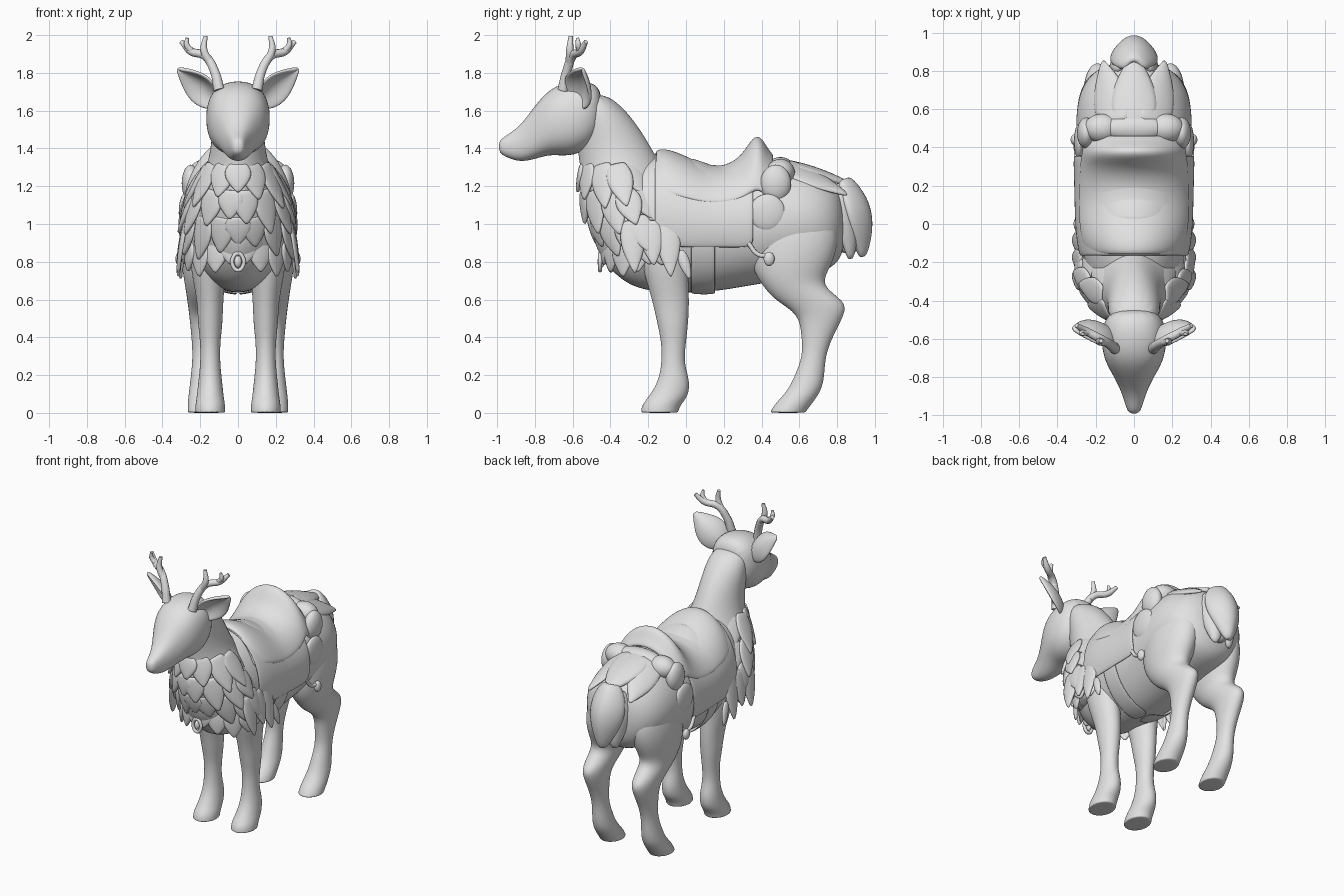
import bpy, bmesh, math
from mathutils import Vector

cube = bpy.data.objects.get("Cube")
if cube:
    bpy.data.objects.remove(cube)

grey = bpy.data.materials.new("plain grey")
grey.use_nodes = True
tone = (0.76, 0.76, 0.76, 1)
grey.diffuse_color = tone
grey.node_tree.nodes["Principled BSDF"].inputs["Base Color"].default_value = tone


def finish(name, bm, thick=0, levels=2):
    """Turn a bmesh into a smooth object, with optional thickness."""
    bmesh.ops.recalc_face_normals(bm, faces=bm.faces)
    for f in bm.faces:
        f.smooth = True
    mesh = bpy.data.meshes.new(name)
    bm.to_mesh(mesh)
    bm.free()
    mesh.materials.append(grey)
    ob = bpy.data.objects.new(name, mesh)
    bpy.context.collection.objects.link(ob)
    if thick:
        solid = ob.modifiers.new("thickness", "SOLIDIFY")
        solid.thickness, solid.offset = thick, 0
    if levels:
        sub = ob.modifiers.new("smooth", "SUBSURF")
        sub.levels = sub.render_levels = levels
    return ob


def skin(bm, rows, closed):
    n = len(rows[0])
    for a, b in zip(rows, rows[1:]):
        for i in range(n if closed else n - 1):
            j = (i + 1) % n
            bm.faces.new((a[i], a[j], b[j], b[i]))


def rounded(angle, power):
    """Point on a unit superellipse: power below 1 is boxy, above 1 is keeled."""
    return [math.copysign(abs(c) ** power, c) for c in (math.sin(angle), math.cos(angle))]


def loft(name, rings, axis="z", x=0, half=None, sides=16, thick=0, power=1):
    """Rings of (y, z, rx, r[, dx]); half = arc each side of the top for open covers."""
    bm, rows = bmesh.new(), []
    for y, z, rx, r, *dx in rings:
        cx, row = x + (dx[0] * (1 if x > 0 else -1) if dx else 0), []
        for i in range(sides):
            a = math.tau * i / sides if half is None else half * (2 * i / (sides - 1) - 1)
            u, v = rounded(a, power)
            u, v = rx * u, r * v
            row.append(bm.verts.new((cx + u, y + v, z) if axis == "z" else (cx + u, y, z + v)))
        rows.append(row)
    skin(bm, rows, half is None)
    if half is None:
        bm.faces.new(rows[0])
        bm.faces.new(rows[-1])
    return finish(name, bm, thick)


def leaf(name, base, tip, out, width, bulge, thick=0.02, root=0.5, levels=1):
    """A pointed, cupped blade used for ears, fur, drapes and tail."""
    base, tip, out = Vector(base), Vector(tip), Vector(out)
    side = (tip - base).cross(out).normalized()
    out = side.cross(tip - base).normalized()
    bm, rows = bmesh.new(), []
    for k in range(7):
        u = k / 6
        w = width * (root * (1 - u) ** 3 + math.sin(math.pi * u ** 0.85) + 0.06)
        rows.append([bm.verts.new(base.lerp(tip, u) + side * w * v
                     + out * bulge * (1 - v * v) * math.sin(math.pi * (0.15 + 0.8 * u)))
                     for v in (-1, -0.5, 0, 0.5, 1)])
    skin(bm, rows, False)
    return finish(name, bm, thick, levels)


def ball(name, at, size):
    bm = bmesh.new()
    bmesh.ops.create_uvsphere(bm, u_segments=16, v_segments=10, radius=1)
    for v in bm.verts:
        v.co = Vector(at) + Vector([c * s for c, s in zip(v.co, size)])
    return finish(name, bm, 0, 1)


def tube(name, points, thick, cyclic=False):
    """Curve tube through (x, y, z, taper) points."""
    cu = bpy.data.curves.new(name, "CURVE")
    cu.dimensions, cu.bevel_depth, cu.bevel_resolution = "3D", thick, 3
    cu.use_fill_caps = True
    sp = cu.splines.new("BEZIER")
    sp.bezier_points.add(len(points) - 1)
    for bp, (x, y, z, t) in zip(sp.bezier_points, points):
        bp.co, bp.radius = (x, y, z), t
        bp.handle_left_type = bp.handle_right_type = "AUTO"
    sp.use_cyclic_u, sp.resolution_u = cyclic, 6
    cu.materials.append(grey)
    ob = bpy.data.objects.new(name, cu)
    bpy.context.collection.objects.link(ob)
    return ob


# Trunk, neck and head
loft("body", [(-.5, 1.05, .07, .13), (-.44, 1.01, .13, .21), (-.35, 1, .205, .3),
              (-.23, 1, .27, .365), (0, 1, .285, .375), (.15, .965, .29, .33),
              (.3, .98, .295, .32), (.45, 1.01, .31, .325), (.6, 1.02, .31, .305),
              (.72, 1.01, .28, .27), (.81, 1.0, .205, .215), (.845, 1.0, .09, .1)], "y")
loft("neck", [(-.49, 1.69, .09, .07), (-.46, 1.6, .14, .15), (-.4, 1.46, .14, .19),
              (-.35, 1.32, .16, .215), (-.3, 1.18, .23, .26), (-.25, 1, .26, .26)], power=1.1)
loft("head", [(-.992, 1.41, .024, .028), (-.96, 1.41, .042, .055), (-.88, 1.42, .065, .095),
              (-.8, 1.485, .105, .145), (-.72, 1.545, .155, .178), (-.62, 1.555, .176, .203),
              (-.52, 1.575, .168, .187), (-.44, 1.6, .11, .12)], "y", power=.85)

# Fur collar, keeled at the front, with rows of tufts lying close to the chest
keel = 1.25
collar = [(-.41, 1.4, .14, .155), (-.37, 1.28, .17, .185), (-.325, 1.14, .24, .235),
          (-.265, 1, .28, .26), (-.2, .87, .29, .245), (-.19, .77, .265, .23)]
loft("fur_collar", collar, power=keel)
for r, (y, z, rx, ry) in enumerate(collar[1:5]):
    count = 12 + 2 * r
    ny, nz, nx, nr = collar[r + 2]
    for i in range(count):
        a = math.tau * (i + 0.5 * (r % 2)) / count
        px, py = rounded(a, keel)
        if py > 0.75:
            continue
        drop = 1.1 + 0.25 * math.sin(5 * i + r)
        start = Vector((px * rx * .95, y + py * ry * .95, z + 0.04))
        end = Vector((px * (nx + .015), ny + py * (nr + .015), nz))
        leaf("fur_tuft", start, start.lerp(end, drop), (math.sin(a), math.cos(a), .2),
             0.06, 0.012, 0.02, 0.7)

for s in (1, -1):
    # Shoulder tufts hanging over the front legs
    for y, low in ((-.27, .74), (-.17, .78), (-.08, .72)):
        leaf("shoulder_tuft", (.27 * s, y - .02, 1.02), (.315 * s, y, low), (s, 0, .2), .055, .014, .02, .7)
    # Legs with hooves
    loft("front_leg", [(-.12, .95, .1, .15, .02), (-.11, .75, .095, .12, .01),
                       (-.08, .6, .07, .1), (-.07, .47, .067, .083), (-.065, .37, .053, .065),
                       (-.07, .26, .053, .06), (-.062, .17, .064, .085), (-.09, .09, .072, .105),
                       (-.13, .045, .08, .105), (-.14, .006, .08, .1), (-.14, 0, .08, .1)], x=.147 * s)
    loft("hind_leg", [(.57, 1.1, .1, .2, -.03), (.58, .92, .135, .245, -.02), (.555, .77, .12, .215, -.01),
                      (.555, .675, .092, .155), (.66, .592, .08, .19), (.72, .525, .07, .125),
                      (.695, .41, .058, .085), (.678, .3, .05, .06), (.655, .2, .06, .08),
                      (.63, .12, .07, .09), (.57, .05, .078, .1), (.54, .006, .078, .095),
                      (.54, 0, .078, .095)], x=.19 * s)
    # Ears and antlers
    leaf("ear", (.11 * s, -.59, 1.63), (.325 * s, -.555, 1.82), (s, -.75, -.1), .092, -.055, .022, .4, 2)
    tube("antler_beam", [(.1 * s, -.65, 1.71, 1.2), (.125 * s, -.63, 1.81, 1), (.175 * s, -.6, 1.89, .9),
                         (.25 * s, -.56, 1.915, .85), (.3 * s, -.53, 1.965, .5)], .025)
    tube("antler_inner_tine", [(.145 * s, -.615, 1.85, .9), (.18 * s, -.615, 1.92, .8),
                               (.172 * s, -.61, 1.995, .45)], .025)
    tube("antler_outer_tine", [(.24 * s, -.565, 1.91, .8), (.272 * s, -.57, 1.95, .7),
                               (.268 * s, -.575, 1.985, .4)], .022)
    # Saddle bag, bedroll end, toggle and tassels
    ball("saddle_bag", (.285 * s, .43, 1.06), (.03, .1, .1))
    ball("bag_flap", (.25 * s, .475, 1.215), (.05, .085, .1))
    ball("bedroll_end", (.165 * s, .5, 1.27), (.1, .08, .075))
    ball("toggle", (.31 * s, .44, .815), (.022, .03, .038))
    tube("toggle_strap", [(.295 * s, .33, .9, 1), (.302 * s, .38, .84, 1), (.306 * s, .44, .83, 1)], .012)
    leaf("tassel", (.285 * s, -.03, .86), (.3 * s, .02, .71), (s, 0, 0), .025, .015)
    # Rump drape and side tail plumes
    leaf("rump_drape", (.1 * s, .52, 1.31), (.16 * s, .855, 1.15), (.5 * s, .3, 1), .08, .02, .02, .9)
    leaf("tail_plume", (.035 * s, .82, 1.2), (.05 * s, .86, .81), (.6 * s, 1, .1), .08, .06, .04, .6)

# Saddle blanket, seat with raised cantle, bedroll and girth
loft("saddle_blanket", [(-.17, 1.02, .28, .355), (-.05, 1.01, .3, .365), (.1, .99, .305, .31),
                        (.25, .99, .308, .315), (.36, 1, .312, .34)],
     "y", half=1.95, sides=20, thick=.015)
loft("saddle_seat", [(-.16, 1.03, .25, .35), (-.1, 1.03, .28, .355), (0, 1.01, .3, .335), (.11, 1, .3, .288),
                     (.22, 1, .3, .295), (.31, 1.01, .295, .345), (.36, 1.02, .285, .43),
                     (.39, 1.02, .28, .435), (.42, 1.02, .28, .37), (.46, 1.02, .28, .33)],
     "y", half=1.2, sides=20, thick=.03)
ball("bedroll", (0, .5, 1.295), (.18, .075, .06))
loft("girth", [(.02, .99, .29, .36), (.16, .965, .296, .336)], "y", half=math.pi, sides=28, thick=.012)
leaf("rump_drape_centre", (0, .5, 1.32), (0, .89, 1.19), (0, .3, 1), .1, .03, .03, .9)

# Tail and breast ring
leaf("tail_centre", (0, .8, 1.23), (0, .915, .82), (0, 1, .2), .11, .12, .05, .4, 2)
ball("tail_core", (0, .86, 1.01), (.085, .115, .17))
tube("breast_ring", [(.03 * math.sin(a), -.455, .8 + .045 * math.cos(a), 1)
                     for a in (0, 1.05, 2.1, 3.14, 4.19, 5.24)], .011, True)
ball("breast_jewel", (0, -.45, .8), (.02, .02, .032))
